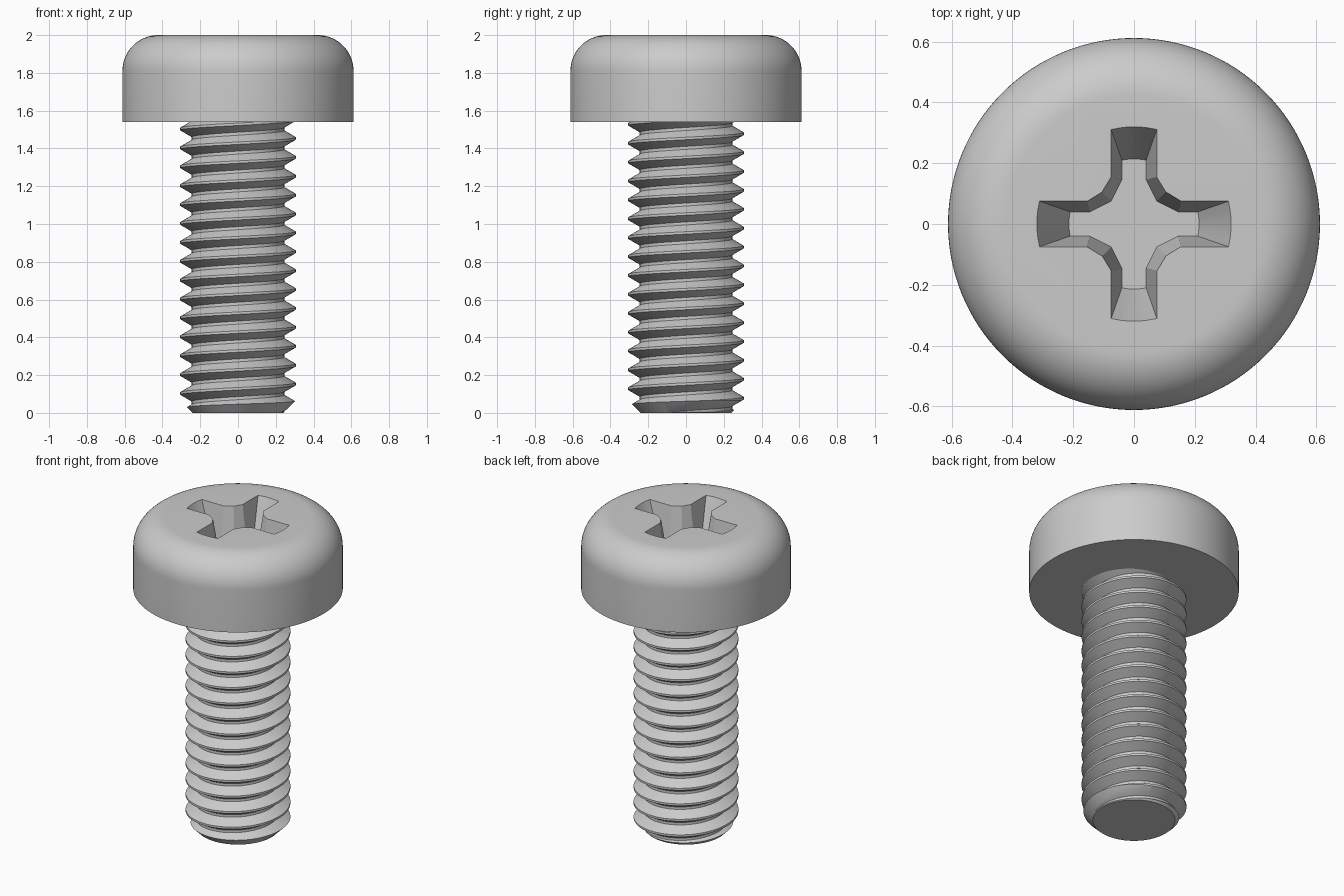
import bpy, bmesh
from math import sin, cos, pi, asin, radians
from mathutils import Matrix, Vector

cube = bpy.data.objects.get("Cube")
if cube:
    bpy.data.objects.remove(cube, do_unlink=True)

steel = bpy.data.materials.new("grey_steel")
steel.use_nodes = True
grey = (0.6, 0.6, 0.6, 1)
steel.diffuse_color = grey
steel.node_tree.nodes["Principled BSDF"].inputs["Base Color"].default_value = grey


def make_object(name, bm):
    bmesh.ops.recalc_face_normals(bm, faces=bm.faces)
    mesh = bpy.data.meshes.new(name)
    bm.to_mesh(mesh)
    bm.free()
    mesh.materials.append(steel)
    obj = bpy.data.objects.new(name, mesh)
    bpy.context.collection.objects.link(obj)
    return obj


def loft(name, rings):
    """Solid through closed rings of equal length, with flat end caps."""
    bm = bmesh.new()
    rows = [[bm.verts.new(p) for p in ring] for ring in rings]
    n = len(rows[0])
    for low, high in zip(rows, rows[1:]):
        for i in range(n):
            j = (i + 1) % n
            bm.faces.new((low[i], low[j], high[j], high[i]))
    bm.faces.new(rows[0][::-1])
    bm.faces.new(rows[-1])
    return make_object(name, bm)


def lathe(name, profile, n=96):
    return loft(name, [[(r * cos(2 * pi * i / n), r * sin(2 * pi * i / n), z)
                        for i in range(n)] for r, z in profile])


def apply_boolean(obj, tool, operation):
    tool.hide_render = True
    mod = obj.modifiers.new("cut", "BOOLEAN")
    mod.operation, mod.solver, mod.object = operation, "EXACT", tool
    select(obj)
    bpy.ops.object.modifier_apply(modifier=mod.name)
    bpy.data.objects.remove(tool, do_unlink=True)


def select(obj):
    bpy.ops.object.select_all(action="DESELECT")
    obj.select_set(True)
    bpy.context.view_layer.objects.active = obj


# Head: straight wall with a large rounded shoulder
HEAD_R, HEAD_LOW, FILLET = 0.612, 1.54, 0.19
profile = [(HEAD_R, HEAD_LOW)]
for i in range(17):
    a = pi / 2 * i / 16
    profile.append((HEAD_R - FILLET + FILLET * cos(a), 2 - FILLET + FILLET * sin(a)))
head = lathe("screw_head", profile, 128)


# Cross recess: tapered four-armed pocket
def cross_quarter(tip, half, inner, corner):
    """One arm tip along +x and the notch that follows it."""
    a = asin(half / tip)
    pts = [Vector((tip * cos(a * k / 2), tip * sin(a * k / 2), 0)) for k in range(-2, 3)]
    return pts + [Vector((inner, half, 0)), Vector((corner, corner, 0)),
                  Vector((half, inner, 0))]


def cross(*sizes):
    quarter = cross_quarter(*sizes)
    return [Matrix.Rotation(q * pi / 2, 3, "Z") @ p for q in range(4) for p in quarter]


DEPTH = 0.26
mouth = cross(0.32, 0.075, 0.155, 0.105)
floor = cross(0.214, 0.04, 0.145, 0.075)
rings = []
for t in (1, -0.1):
    rings.append([m.lerp(f, t) if t > 0 else m + (f - m) * t for m, f in zip(mouth, floor)])
    for p in rings[-1]:
        p.z = 2 - DEPTH * t
apply_boolean(head, loft("recess_cutter", rings), "DIFFERENCE")

# Threaded shank: right-handed helical sweep of the thread profile
PITCH, CREST_R, ROOT_R = 0.1, 0.306, 0.245
CREST, FLANK, STEPS = 0.0065, 0.0355, 72
tooth = [(CREST_R, -CREST), (CREST_R, CREST),
         (ROOT_R, CREST + FLANK), (ROOT_R, PITCH - CREST - FLANK)]
bm = bmesh.new()
columns = []
for j in range(STEPS + 1):
    a = 2 * pi * j / STEPS
    columns.append([bm.verts.new((r * cos(a), r * sin(a),
                                  0.053 + dz + PITCH * (k + j / STEPS)))
                    for k in range(-2, 18) for r, dz in tooth])
for c, d in zip(columns, columns[1:]):
    for i in range(len(c) - 1):
        bm.faces.new((c[i], d[i], d[i + 1], c[i + 1]))
bmesh.ops.remove_doubles(bm, verts=bm.verts, dist=0.0001)

# Close both ends of the sweep with fans to the axis
border = [e for e in bm.edges if e.is_boundary]
for ends in ([e for e in border if e.verts[0].co.z < 1],
             [e for e in border if e.verts[0].co.z > 1]):
    heights = [v.co.z for e in ends for v in e.verts]
    hub = bm.verts.new((0, 0, (min(heights) + max(heights)) / 2))
    for e in ends:
        bm.faces.new((e.verts[0], e.verts[1], hub))
shank = make_object("threaded_shank", bm)

# Trim the shank to length with a chamfered tip
envelope = lathe("shank_envelope", [(0.24, 0), (0.36, 0.12), (0.36, HEAD_LOW + 0.02)])
apply_boolean(shank, envelope, "INTERSECT")

for part in (head, shank):
    select(part)
    bpy.ops.object.shade_smooth_by_angle(angle=radians(25))
